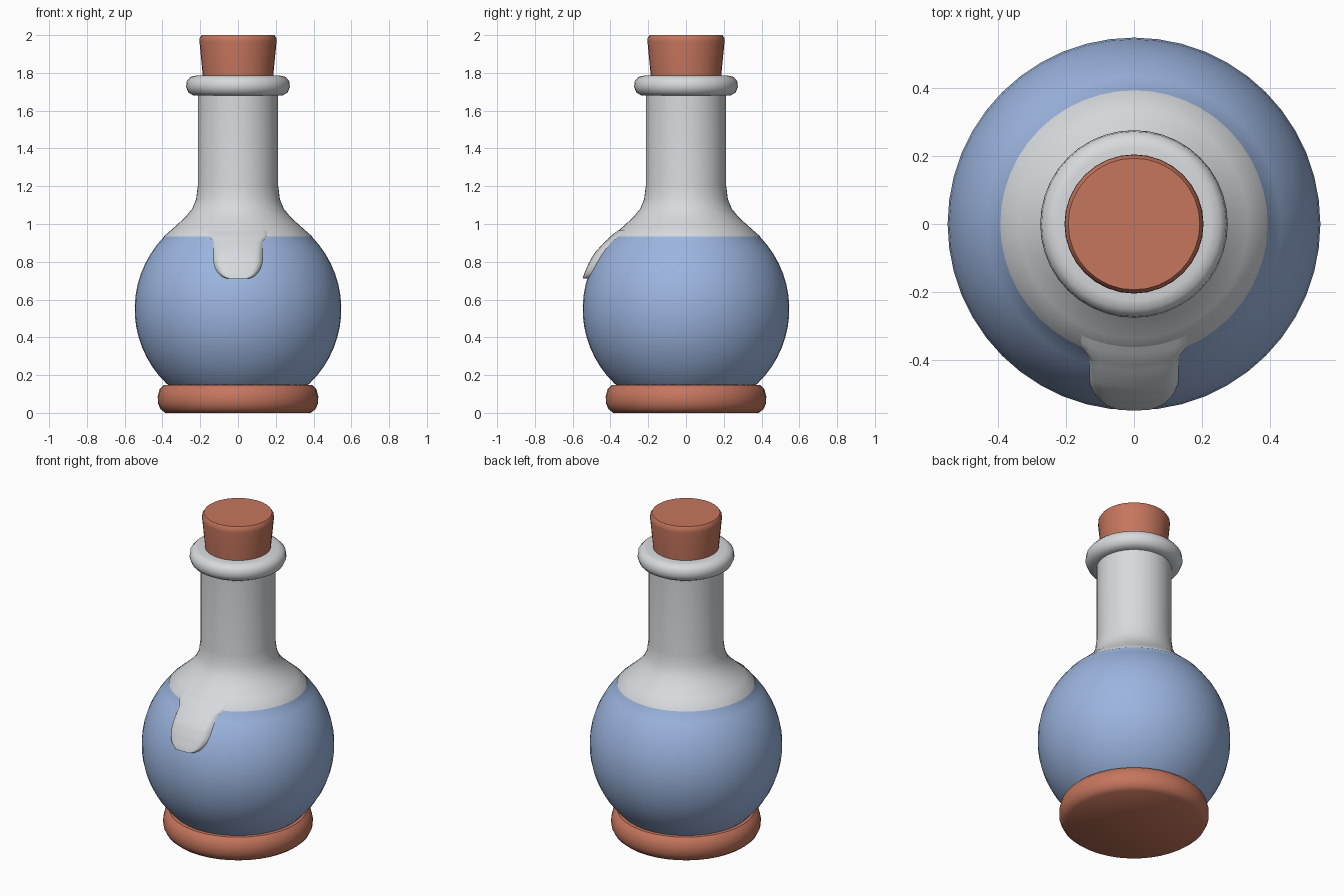
import bpy, math

if "Cube" in bpy.data.objects:
    bpy.data.objects.remove(bpy.data.objects["Cube"])


def material(name, rgb):
    m = bpy.data.materials.new(name)
    m.diffuse_color = (*rgb, 1)
    m.use_nodes = True
    m.node_tree.nodes["Principled BSDF"].inputs["Base Color"].default_value = m.diffuse_color
    return m


GLASS = material("pale_glass", (0.68, 0.70, 0.72))
LIQUID = material("blue_liquid", (0.33, 0.46, 0.74))
CORK = material("cork_red", (0.56, 0.18, 0.11))


def make(name, verts, faces, mats, angle=40):
    me = bpy.data.meshes.new(name)
    me.from_pydata(verts, [], faces)
    for m in mats:
        me.materials.append(m)
    ob = bpy.data.objects.new(name, me)
    bpy.context.collection.objects.link(ob)
    bpy.ops.object.select_all(action='DESELECT')
    ob.select_set(True)
    bpy.context.view_layer.objects.active = ob
    bpy.ops.object.shade_smooth_by_angle(angle=math.radians(angle))
    return ob


def lathe(name, profile, mats, n=40, angle=40):
    """Revolve (radius, z) points, listed bottom to top, and cap both ends."""
    verts, faces = [], []
    for r, z in profile:
        for i in range(n):
            a = 2 * math.pi * i / n
            verts.append((r * math.cos(a), r * math.sin(a), z))
    for k in range(len(profile) - 1):
        for i in range(n):
            j = (i + 1) % n
            faces.append((k * n + i, k * n + j, (k + 1) * n + j, (k + 1) * n + i))
    faces.append(tuple(reversed(range(n))))
    top = (len(profile) - 1) * n
    faces.append(tuple(range(top, top + n)))
    return make(name, verts, faces, mats, angle)


# Flask body: sphere, shoulder and neck, filled with liquid up to LEVEL
LEVEL, R, CZ = 0.935, 0.547, 0.55
body = []
for k in range(17):
    a = math.radians(-52 + k * 96 / 16)
    body.append((R * math.cos(a), CZ + R * math.sin(a)))
body += [(0.392, LEVEL), (0.335, 0.985), (0.28, 1.035), (0.243, 1.08),
         (0.222, 1.13), (0.213, 1.20), (0.212, 1.70)]
flask = lathe("flask", body, [LIQUID, GLASS], 48)
for f in flask.data.polygons:
    f.material_index = 1 if f.center.z > LEVEL else 0

# Base ring, lip ring and stopper
lathe("base", [(0.385, 0), (0.41, 0.02), (0.424, 0.05), (0.425, 0.085),
               (0.415, 0.125), (0.392, 0.148), (0.35, 0.15)], [CORK])
lathe("lip", [(0.20, 1.68), (0.235, 1.68), (0.262, 1.695), (0.275, 1.725),
              (0.271, 1.757), (0.252, 1.779), (0.225, 1.785), (0.17, 1.785)], [GLASS])
lathe("stopper", [(0.185, 1.74), (0.187, 1.79), (0.204, 1.965),
                  (0.203, 1.985), (0.193, 2.0)], [CORK], 32)


def radius_at(z):
    for (r0, z0), (r1, z1) in zip(body, body[1:]):
        if z0 <= z <= z1:
            return r0 + (r1 - r0) * (z - z0) / (z1 - z0)


# Raised glass tongue running down the front of the body
Z0, Z1, ROWS, COLS = 0.71, 0.965, 24, 20
verts, faces = [], []
for j in range(ROWS + 1):
    z = Z0 + (Z1 - Z0) * (j / ROWS) ** 1.5
    low = min(1, (z - Z0) / 0.11)
    w = 0.135 * (0.35 + 0.65 * math.sqrt(1 - (1 - low) ** 2))
    w += 0.03 * max(0, (z - 0.895) / 0.04) ** 2 if z < LEVEL else 0.03
    height = 0.022 * min(1, (Z1 - z) / 0.12)
    for i in range(COLS + 1):
        s = 2 * i / COLS - 1
        edge = min(1, (1 - abs(s)) / 0.3)
        off = 0.003 + height * edge * (2 - edge)
        if j == 0 or i in (0, COLS):
            off = -0.008
        r = radius_at(z) + off
        x = s * w
        verts.append((x, -math.sqrt(r * r - x * x), z))
for j in range(ROWS):
    for i in range(COLS):
        a = j * (COLS + 1) + i
        faces.append((a, a + 1, a + COLS + 2, a + COLS + 1))
make("glass_tongue", verts, faces, [GLASS], 50)
